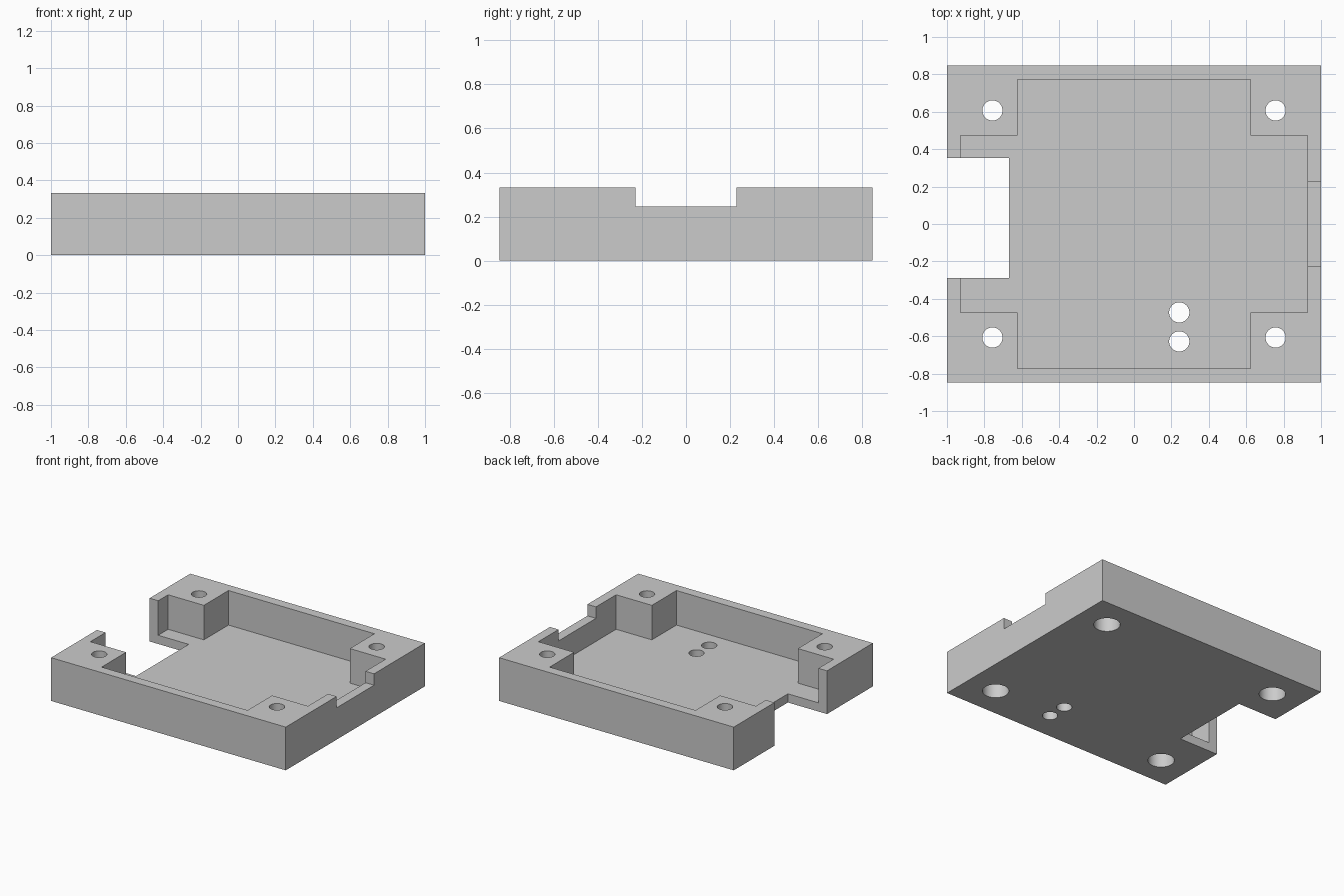
import bpy

cube = bpy.data.objects.get("Cube")
if cube:
    bpy.data.objects.remove(cube, do_unlink=True)

# Overall sizes
HALF_X, HALF_Y, HEIGHT, FLOOR = 1.0, 0.847, 0.333, 0.067
HOLE_R, BORE_R, BORE_DEPTH = 0.054, 0.093, 0.2
OVER = 0.1  # how far cutters reach past the block

grey = bpy.data.materials.new("light grey")
grey.use_nodes = True
colour = (0.6, 0.6, 0.6, 1)
grey.diffuse_color = colour
grey.node_tree.nodes["Principled BSDF"].inputs["Base Color"].default_value = colour


def box(name, x, y, z):
    """Box from (low, high) pairs along each axis."""
    spans = (x, y, z)
    bpy.ops.mesh.primitive_cube_add(size=1, location=[(a + b) / 2 for a, b in spans])
    ob = bpy.context.object
    ob.name = name
    ob.scale = [b - a for a, b in spans]
    bpy.ops.object.transform_apply(location=True, rotation=False, scale=True)
    ob.data.materials.append(grey)
    return ob


def rod(name, x, y, radius, low, high):
    bpy.ops.mesh.primitive_cylinder_add(vertices=48, radius=radius, depth=high - low,
                                        location=(x, y, (low + high) / 2))
    ob = bpy.context.object
    ob.name = name
    ob.data.materials.append(grey)
    return ob


tray = box("enclosure_tray", (-HALF_X, HALF_X), (-HALF_Y, HALF_Y), (0, HEIGHT))
top = HEIGHT + OVER

# Cross-shaped pocket, leaving a pillar in each corner
cutters = [
    box("pocket_wide", (-0.927, 0.927), (-0.473, 0.473), (FLOOR, top)),
    box("pocket_long", (-0.622, 0.622), (-0.772, 0.772), (FLOOR, top)),
    # Full-height opening on one side, shallow notch on the other
    box("side_opening", (-HALF_X - OVER, -0.667), (-0.288, 0.352), (-OVER, top)),
    box("side_notch", (0.85, HALF_X + OVER), (-0.228, 0.228), (0.245, top)),
]

# Corner screw holes, counterbored from below
for x in (-0.757, 0.757):
    for y in (-0.607, 0.607):
        cutters.append(rod("screw_hole", x, y, HOLE_R, -OVER, top))
        cutters.append(rod("screw_head_bore", x, y, BORE_R, -OVER, BORE_DEPTH))

# Pair of cable holes in the floor
for y in (-0.473, -0.628):
    cutters.append(rod("cable_hole", 0.242, y, HOLE_R, -OVER, top))

for cutter in cutters:
    cutter.hide_render = True
    mod = tray.modifiers.new(cutter.name, 'BOOLEAN')
    mod.operation = 'DIFFERENCE'
    mod.solver = 'EXACT'
    mod.object = cutter

# Bake the cuts and drop the cutters
bpy.ops.object.select_all(action='DESELECT')
tray.select_set(True)
bpy.context.view_layer.objects.active = tray
bpy.ops.object.convert(target='MESH')
for cutter in cutters:
    bpy.data.objects.remove(cutter, do_unlink=True)
bpy.ops.object.shade_smooth_by_angle()
